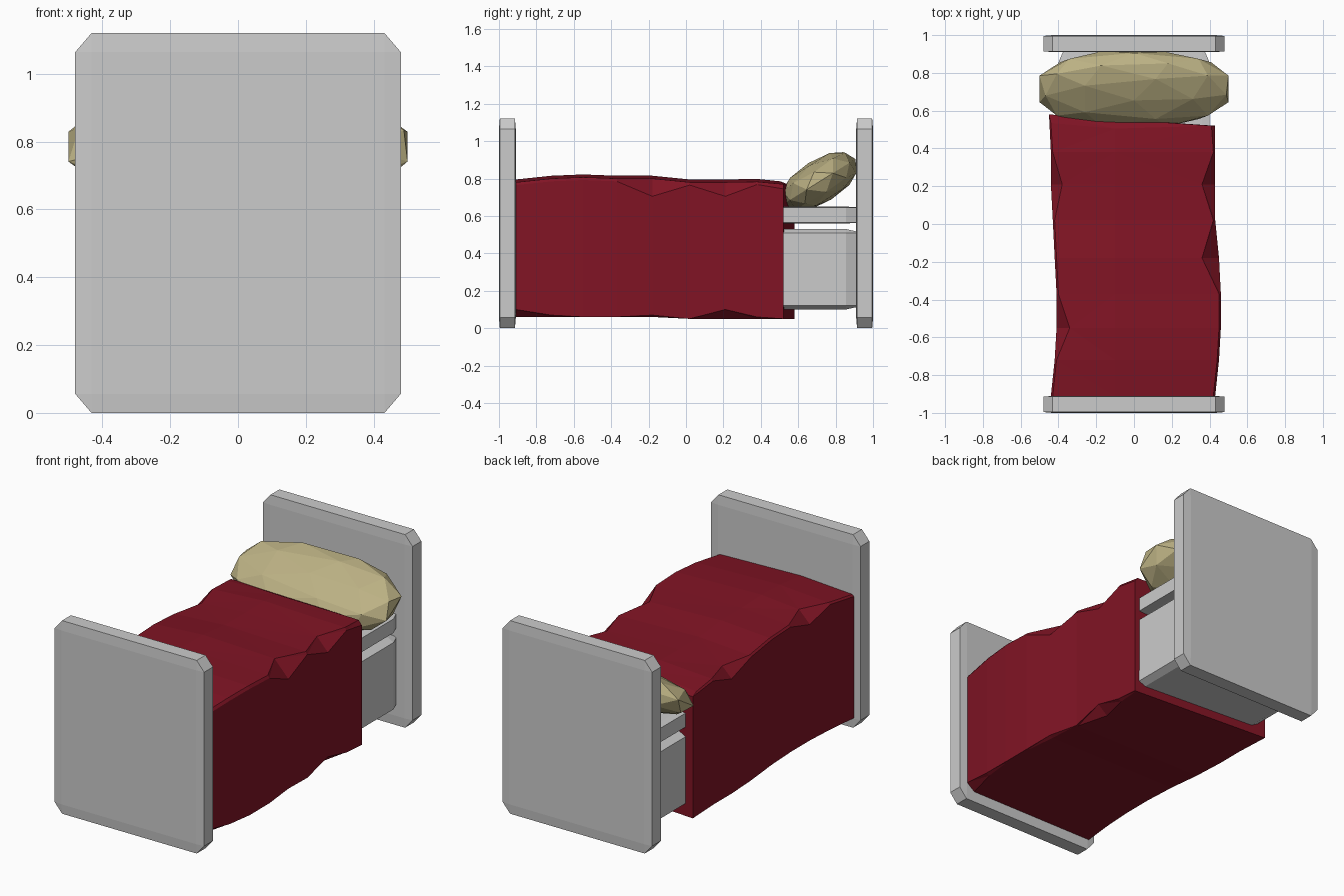
import bpy, bmesh, math
from mathutils import Matrix

if "Cube" in bpy.data.objects:
    bpy.data.objects.remove(bpy.data.objects["Cube"])

def finish(name, bm, color=None):
    bmesh.ops.recalc_face_normals(bm, faces=bm.faces[:])
    me = bpy.data.meshes.new(name)
    bm.to_mesh(me)
    bm.free()
    ob = bpy.data.objects.new(name, me)
    bpy.context.collection.objects.link(ob)
    if color:
        mat = bpy.data.materials.new(name + "_colour")
        mat.diffuse_color = (*color, 1)
        mat.use_nodes = True
        mat.node_tree.nodes["Principled BSDF"].inputs["Base Color"].default_value = mat.diffuse_color
        me.materials.append(mat)
    return ob

def chamfered_box(name, center, size):
    # unit cube is bevelled first, so the chamfer scales with the box
    bm = bmesh.new()
    bmesh.ops.create_cube(bm, size=1)
    bmesh.ops.bevel(bm, geom=bm.edges[:], offset=0.05, segments=1, affect='EDGES')
    bmesh.ops.transform(bm, matrix=Matrix.Translation(center) @ Matrix.Diagonal((*size, 1)),
                        verts=bm.verts)
    return finish(name, bm)

# Wooden boards, base and mattress
chamfered_box("headboard", (0, 0.955, 0.56), (0.96, 0.09, 1.12))
chamfered_box("footboard", (0, -0.955, 0.56), (0.96, 0.09, 1.12))
chamfered_box("bed_base", (0, 0, 0.315), (0.80, 1.90, 0.43))
chamfered_box("mattress", (0, 0, 0.605), (0.80, 1.90, 0.09))

# Blanket: lofted rings along y
# y, left x, right x, top z, left chip, right chip, bottom chip
stations = [
    (-0.91, -0.44, 0.43, 0.795, 0.01, 0.01, 0.04),
    (-0.72, -0.42, 0.45, 0.815, 0.01, 0.01, 0.01),
    (-0.55, -0.41, 0.46, 0.822, 0.07, 0.01, 0.00),
    (-0.37, -0.41, 0.46, 0.815, 0.01, 0.01, 0.00),
    (-0.18, -0.42, 0.45, 0.815, 0.01, 0.09, 0.01),
    (0.02, -0.43, 0.43, 0.795, 0.01, 0.01, 0.00),
    (0.21, -0.44, 0.43, 0.795, 0.06, 0.07, 0.05),
    (0.38, -0.44, 0.43, 0.798, 0.01, 0.01, 0.01),
    (0.52, -0.45, 0.43, 0.785, 0.01, 0.02, 0.00),
]
bm = bmesh.new()
rings = []
for i, (y, l, r, z, cl, cr, cb) in enumerate(stations):
    end = i == len(stations) - 1
    low = 0.06 if i < 5 else 0.05
    skew = 0.06 if end else 0
    pts = [(l, y + skew, low), (l, y + skew, z - 0.02 - cl), (l + cl, y + skew / 4, z - 0.02),
           (-0.1, y - skew / 4, z), (r - cr, y, z - 0.015), (r, y, z - 0.02 - cr),
           (r, y, low + cb), (r - 0.01 - cb, y, low)]
    rings.append([bm.verts.new(p) for p in pts])
for a, b in zip(rings, rings[1:]):
    for k in range(8):
        j = (k + 1) % 8
        bm.faces.new((a[k], a[j], b[j], b[k]))
bm.faces.new(rings[0])
bm.faces.new(rings[-1])
bmesh.ops.triangulate(bm, faces=bm.faces[:])
finish("blanket", bm, (0.22, 0.007, 0.018))

# Pillow: boxy low-poly ellipsoid leaning on the headboard
bm = bmesh.new()
bmesh.ops.create_icosphere(bm, subdivisions=2, radius=1)
for v in bm.verts:
    v.co = [math.copysign(abs(c) ** 0.85, c) for c in v.co]
    v.co.x = max(-0.93, min(0.93, v.co.x)) / 0.93 * 0.5
    v.co.y *= 0.225
    v.co.z *= 0.115
bmesh.ops.transform(bm, matrix=Matrix.Translation((0, 0.715, 0.785)) @ Matrix.Rotation(math.radians(32), 4, 'X'),
                    verts=bm.verts)
finish("pillow", bm, (0.50, 0.44, 0.23))
